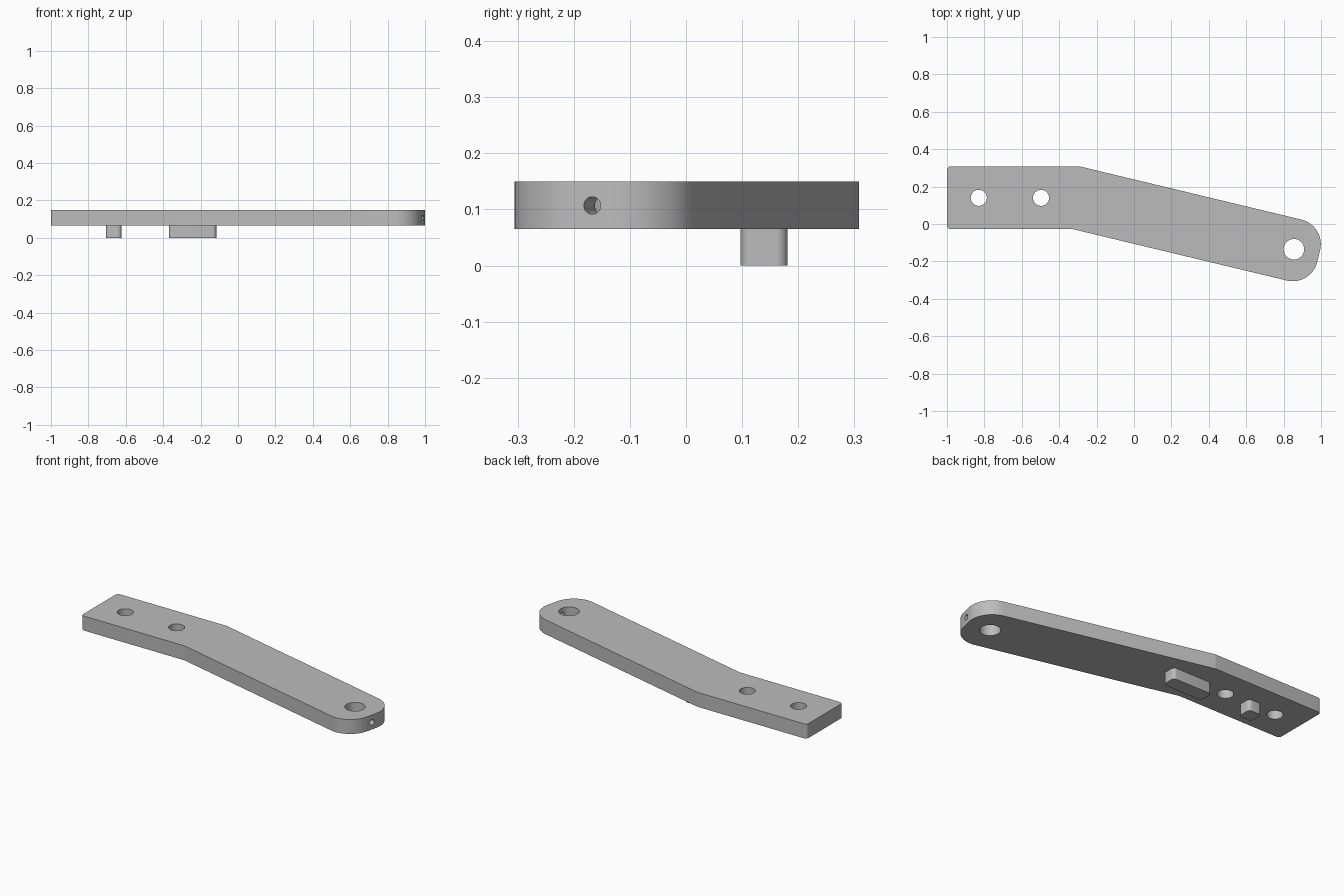
import bpy
import bmesh
import math
from mathutils import Vector, Matrix

cube = bpy.data.objects.get("Cube")
if cube:
    bpy.data.objects.remove(cube)

GREY = (0.5, 0.5, 0.5, 1)
metal = bpy.data.materials.new("plain grey")
metal.use_nodes = True
metal.diffuse_color = GREY
metal.node_tree.nodes["Principled BSDF"].inputs["Base Color"].default_value = GREY

BOTTOM, TOP = 0.065, 0.15
WIDTH = 0.335
BEND = math.radians(13.5)
along = Vector((math.cos(BEND), -math.sin(BEND)))
across = Vector((math.sin(BEND), math.cos(BEND)))


def fillet(corners, steps=12):
    """Round each (point, radius) corner of a closed outline."""
    outline = []
    for i, (p, r) in enumerate(corners):
        if r == 0:
            outline.append(p)
            continue
        a = (corners[i - 1][0] - p).normalized()
        b = (corners[(i + 1) % len(corners)][0] - p).normalized()
        half = a.angle(b) / 2
        centre = p + (a + b).normalized() * r / math.sin(half)
        start = p + a * r / math.tan(half) - centre
        end = p + b * r / math.tan(half) - centre
        sweep = start.angle(end)
        for k in range(steps + 1):
            t = k / steps
            outline.append(centre + (start * math.sin((1 - t) * sweep)
                                     + end * math.sin(t * sweep)) / math.sin(sweep))
    return outline


def finish(name, bm):
    bmesh.ops.recalc_face_normals(bm, faces=bm.faces)
    mesh = bpy.data.meshes.new(name)
    bm.to_mesh(mesh)
    bm.free()
    mesh.materials.append(metal)
    obj = bpy.data.objects.new(name, mesh)
    bpy.context.collection.objects.link(obj)
    return obj


def prism(name, outline, z0, z1):
    bm = bmesh.new()
    face = bm.faces.new([bm.verts.new((p.x, p.y, z0)) for p in outline])
    new = bmesh.ops.extrude_face_region(bm, geom=[face], use_keep_orig=True)["geom"]
    bmesh.ops.translate(bm, vec=(0, 0, z1 - z0),
                        verts=[g for g in new if isinstance(g, bmesh.types.BMVert)])
    return finish(name, bm)


def drill(target, centre, radius, depth, turn=Matrix()):
    bm = bmesh.new()
    bmesh.ops.create_cone(bm, cap_ends=True, segments=48, radius1=radius, radius2=radius,
                          depth=depth, matrix=Matrix.Translation(centre) @ turn)
    cutter = finish("drill_cutter", bm)
    mod = target.modifiers.new("hole", "BOOLEAN")
    mod.operation, mod.solver, mod.object = "DIFFERENCE", "EXACT", cutter
    bpy.context.view_layer.objects.active = target
    bpy.ops.object.modifier_apply(modifier=mod.name)
    bpy.data.objects.remove(cutter)


def smooth(obj):
    bpy.ops.object.select_all(action="DESELECT")
    obj.select_set(True)
    bpy.context.view_layer.objects.active = obj
    bpy.ops.object.shade_smooth_by_angle(angle=math.radians(12))


# Bent arm: straight left part, angled right part with a rounded end
back = 0.308
front = back - WIDTH
bend_back = Vector((-0.29, back))
bend_front = Vector((-0.29 - WIDTH * math.tan(BEND / 2), front))
end_back = bend_back + along * 1.354
end_front = end_back - across * WIDTH
arm = prism("bent_arm", fillet([
    (Vector((-1, front)), 0.02), (bend_front, 0), (end_front, 0.135),
    (end_back, 0.135), (bend_back, 0), (Vector((-1, back)), 0.02)]), BOTTOM, TOP)

# Two mounting holes, the pivot hole and its cross-drilled set-screw hole
for x, y, r in ((-0.83, 0.14, 0.043), (-0.497, 0.14, 0.043), (0.855, -0.135, 0.055)):
    drill(arm, (x, y, 0.1), r, 0.4)
side = Vector((0.855, -0.135)) + along * 0.12
drill(arm, (side.x, side.y, 0.107), 0.0155, 0.2,
      Matrix.Rotation(-BEND, 4, "Z") @ Matrix.Rotation(math.pi / 2, 4, "Y"))
smooth(arm)

# Locating keys under the arm
for name, x0, x1 in (("square_key", -0.707, -0.623), ("long_key", -0.37, -0.116)):
    y0, y1 = 0.097, 0.181
    corners = [Vector(c) for c in ((x0, y0), (x1, y0), (x1, y1), (x0, y1))]
    smooth(prism(name, fillet([(c, 0.02) for c in corners], 8), 0, BOTTOM))
